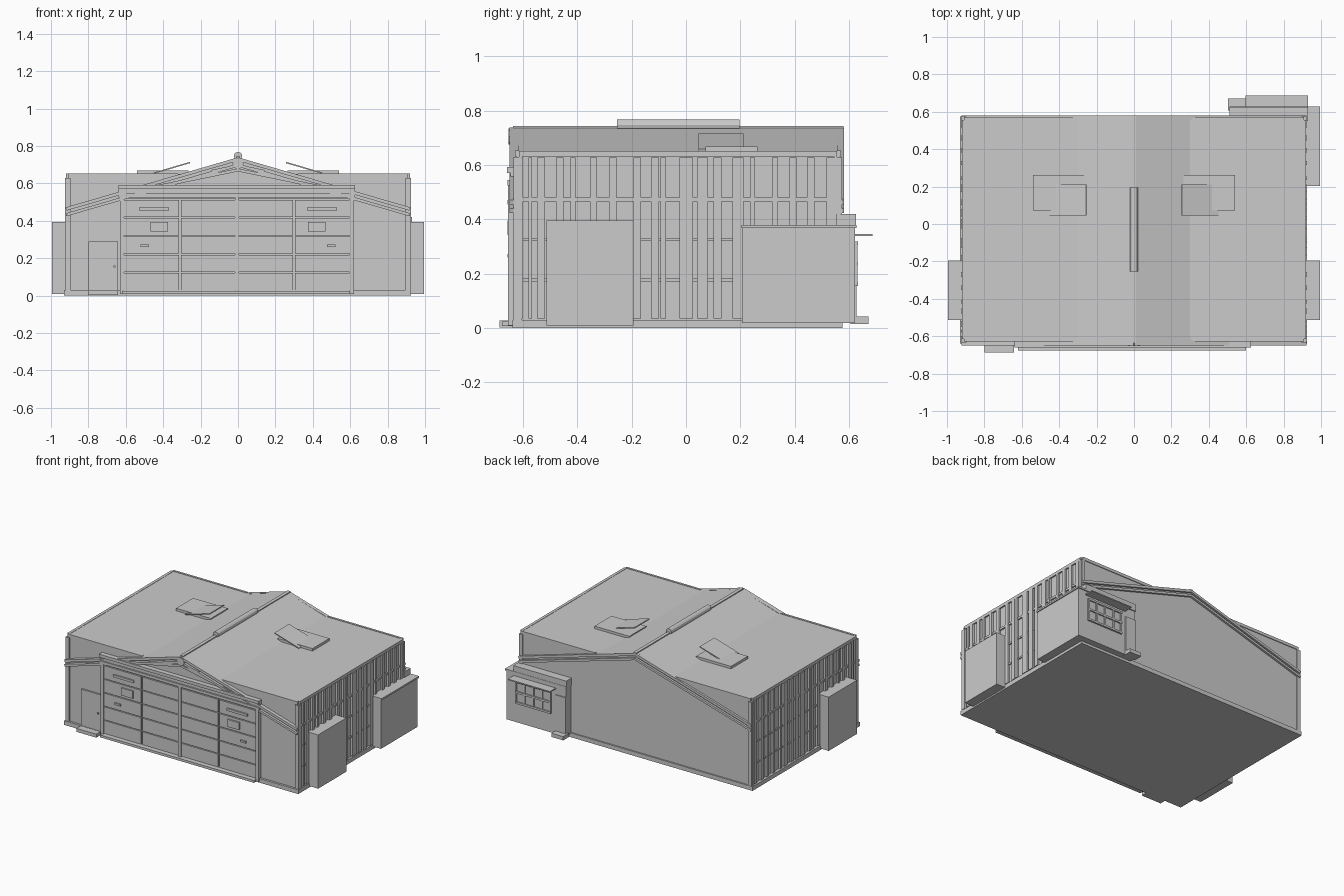
import bpy, bmesh, math
from mathutils import Vector

if "Cube" in bpy.data.objects:
    bpy.data.objects.remove(bpy.data.objects["Cube"])


def mesh_object(name, verts, faces):
    me = bpy.data.meshes.new(name)
    me.from_pydata(verts, [], faces)
    bm = bmesh.new()
    bm.from_mesh(me)
    bmesh.ops.recalc_face_normals(bm, faces=bm.faces)
    bm.to_mesh(me)
    bm.free()
    ob = bpy.data.objects.new(name, me)
    bpy.context.collection.objects.link(ob)
    return ob


def prism(name, profile, y0, y1):
    """Extrude an (x, z) profile along y."""
    n = len(profile)
    verts = [(x, y, z) for y in (y0, y1) for x, z in profile]
    faces = [list(range(n)), list(range(n, 2 * n))]
    faces += [[i, (i + 1) % n, n + (i + 1) % n, n + i] for i in range(n)]
    return mesh_object(name, verts, faces)


def box(name, x0, x1, y0, y1, z0, z1):
    return prism(name, [(x0, z0), (x1, z0), (x1, z1), (x0, z1)], y0, y1)


def beam(name, a, b, thick, y0, y1):
    """Sloping beam between two (x, z) points, given across y."""
    a, b = Vector(a), Vector(b)
    d = (b - a).normalized()
    n = Vector((-d.y, d.x)) * thick / 2
    return prism(name, [tuple(p) for p in (a - n, b - n, b + n, a + n)], y0, y1)


# Main shell: flat-roofed hall with a low gable rising through the middle
prism("hall_body", [(-.91, .01), (.91, .01), (.91, .65), (.3, .65), (0, .74),
                    (-.3, .65), (-.91, .65)], -.62, .57)
box("base_plinth", -.93, .925, -.635, .58, 0, .03)

# Flat roof edge trim, front and back
for s in (-1, 1):
    x0, x1 = sorted((s * .32, s * .91))
    box("front_roof_trim", x0, x1, -.625, -.61, .632, .653)
    box("back_roof_trim", x0, x1, .56, .575, .632, .653)
    x0, x1 = sorted((s * .9, s * .92))
    box("side_roof_trim", x0, x1, -.61, .56, .63, .652)
    box("side_eave_beam", x0, x1, -.62, .57, .465, .48)

# Gable rafters and truss members at both ends
for s in (-1, 1):
    for end, y0, y1 in (("front", -.645, -.61), ("back", .56, .585)):
        beam(end + "_upper_rafter", (0, .73), (s * .92, .463), .018, y0, y1)
        beam(end + "_lower_rafter", (0, .698), (s * .92, .432), .016, y0, y1)
    beam("front_truss_chord", (0, .672), (s * .52, .565), .016, -.64, -.61)
    beam("front_truss_strut", (s * .02, .69), (s * .14, .665), .014, -.645, -.61)
prism("ridge_hub", [(.03 * math.cos(i * math.pi / 4), .705 + .03 * math.sin(i * math.pi / 4))
                    for i in range(8)], -.648, -.61)
box("ridge_cap", -.012, .012, -.632, .583, .732, .743)

# Ridge ventilator
box("ridge_vent_base", -.014, .014, -.25, .2, .725, .75)
prism("ridge_vent", [(.022 * math.cos(i * math.pi / 6), .747 + .021 * math.sin(i * math.pi / 6))
                     for i in range(12)], -.25, .2)

# Roof hatches with tilted lids
for s in (-1, 1):
    x0, x1 = sorted((s * .265, s * .54))
    box("hatch_frame", x0, x1, .075, .267, .645, .668)
    beam("hatch_lid", (s * .45, .655), (s * .256, .712), .007, .05, .215)

# Vertical cladding ribs on both long sides
ribs = [(-.625, .03), (-.575, .012), (-.545, .03), (-.475, .028), (-.42, .018), (-.35, .026),
        (-.28, .028), (-.19, .028), (-.125, .03), (-.09, .02), (-.02, .05), (.045, .04),
        (.105, .03), (.175, .04), (.24, .018), (.32, .022), (.385, .026), (.45, .026),
        (.52, .03), (.555, .018)]
for s in (-1, 1):
    x0, x1 = sorted((s * .9, s * .925))
    for y, w in ribs:
        box("side_rib", x0, x1, y, y + w, .035, .628)
    x0, x1 = sorted((s * .9, s * .918))
    for z in (.17, .32):
        box("side_rail", x0, x1, -.62, .57, z, z + .012)
    x0, x1 = sorted((s * .91, s * .995))
    box("side_locker", x0, x1, -.51, -.19, .01, .395)

# Large front doors: four leaves with horizontal boards
box("door_backing", -.62, .61, -.632, -.615, .02, .52)
for i in range(4):
    xa = -.61 + i * .305
    xb = xa + .295
    step = (.49 / 5)
    for k in range(5):
        box("door_board", xa, xb, -.642, -.63, .028 + k * step, .028 + (k + 1) * step - .006)
for x in (-.62, -.005, .608):
    box("door_post", x - .011, x + .011, -.65, -.62, .01, .53)
box("door_sill", -.62, .6, -.672, -.62, .008, .025)
for z0, z1, y in ((.525, .545, -.652), (.545, .57, -.642), (.57, .592, -.655)):
    box("door_track", -.64, .625, y, -.615, z0, z1)

# Door windows, vents and handles
for s in (-1, 1):
    for name, a, b, z0, z1 in (("door_window", .375, .467, .342, .395),
                               ("door_handle", .475, .52, .26, .273),
                               ("door_vent", .37, .53, .455, .472)):
        x0, x1 = sorted((s * a, s * b))
        box(name, x0, x1, -.652, -.635, z0, z1)

# Corner boards
for s in (-1, 1):
    x0, x1 = sorted((s * .895, s * .922))
    box("front_corner_board", x0, x1, -.63, -.6, .03, .63)
    box("back_corner_board", x0, x1, .55, .578, .03, .63)

# Side door with a step
box("small_door", -.798, -.642, -.632, -.61, .03, .29)
box("small_door_knob", -.665, -.655, -.642, -.63, .15, .16)
box("small_door_step", -.8, -.642, -.682, -.62, .003, .028)

# Annex wrapping the back right corner
box("annex_side", .905, .988, .21, .625, .018, .37)
box("annex_back", .515, .988, .56, .625, .018, .37)
box("annex_roof_side", .9, .995, .208, .63, .368, .38)
box("annex_roof_back", .51, .995, .56, .632, .368, .38)
box("annex_upper_roof", .51, .93, .555, .63, .38, .42)

# Annex window with bars and awning
box("window_pane", .64, .9, .62, .628, .16, .31)
for z in (.155, .23, .305):
    box("window_rail", .63, .91, .62, .637, z, z + .014)
for x in (.63, .695, .765, .835, .9):
    box("window_bar", x, x + .012, .62, .635, .155, .319)
box("window_awning", .597, .93, .62, .69, .338, .346)

# Annex door with a step
box("annex_door", .515, .595, .615, .632, .04, .3)
box("annex_step", .503, .597, .61, .675, .015, .042)

# Centre the model on y = 0
for ob in bpy.data.objects:
    ob.location.y -= .004
